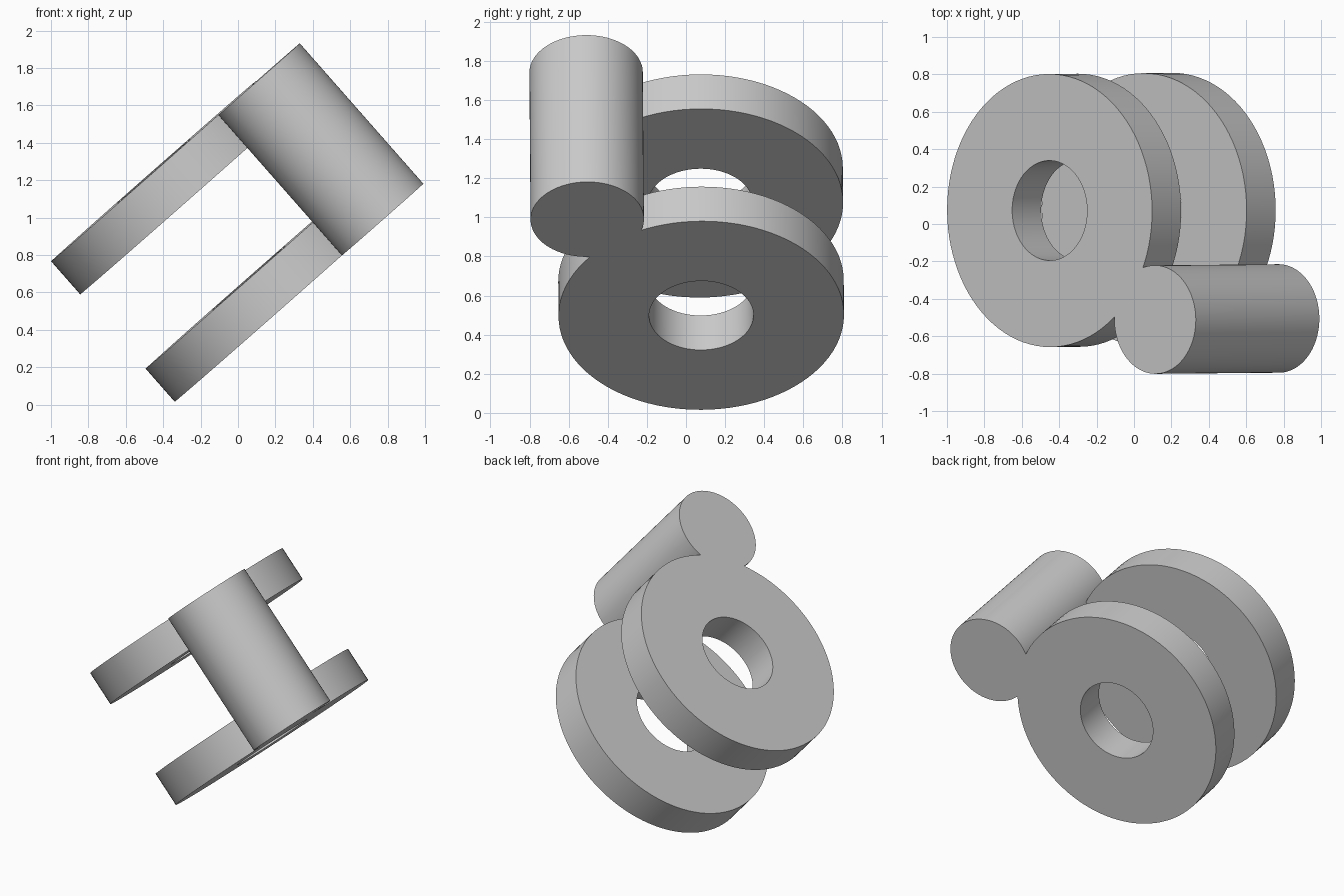
import bpy
from math import radians
from mathutils import Matrix, Vector

cube = bpy.data.objects.get("Cube")
if cube:
    bpy.data.objects.remove(cube, do_unlink=True)

LENGTH, PIN_R = 1.0, 0.29
DISC_R, HOLE_R, THICK = 0.73, 0.267, 0.235
DISC_XY = (-0.748, 0.583)

grey = bpy.data.materials.new("plain grey")
grey.use_nodes = True
colour = (0.6, 0.6, 0.6, 1)
grey.diffuse_color = colour
grey.node_tree.nodes["Principled BSDF"].inputs["Base Color"].default_value = colour


def cylinder(name, radius, depth, location):
    bpy.ops.mesh.primitive_cylinder_add(vertices=96, radius=radius, depth=depth, location=location)
    ob = bpy.context.object
    ob.name = name
    ob.data.materials.append(grey)
    return ob


def combine(target, tool, operation):
    mod = target.modifiers.new(operation.lower(), "BOOLEAN")
    mod.operation = operation
    mod.solver = "EXACT"
    mod.object = tool
    bpy.context.view_layer.objects.active = target
    bpy.ops.object.modifier_apply(modifier=mod.name)
    bpy.data.objects.remove(tool, do_unlink=True)


# Pin, with a pierced disc flush with each end
body = cylinder("pin_with_discs", PIN_R, LENGTH, (0, 0, 0))
for side in (-1, 1):
    centre = (*DISC_XY, side * (LENGTH - THICK) / 2)
    disc = cylinder("disc", DISC_R, THICK, centre)
    hole = cylinder("hole_cutter", HOLE_R, THICK * 2, centre)
    combine(disc, hole, "DIFFERENCE")
    combine(body, disc, "UNION")

# Lean the whole part into place
body.matrix_world = (Matrix.Translation(Vector((0.443, -0.508, 1.365)))
                     @ Matrix.Rotation(radians(-41.35), 4, "Y")
                     @ Matrix.Rotation(0.006, 4, "X"))
bpy.ops.object.select_all(action="DESELECT")
body.select_set(True)
bpy.context.view_layer.objects.active = body
bpy.ops.object.shade_smooth_by_angle(angle=radians(30))
